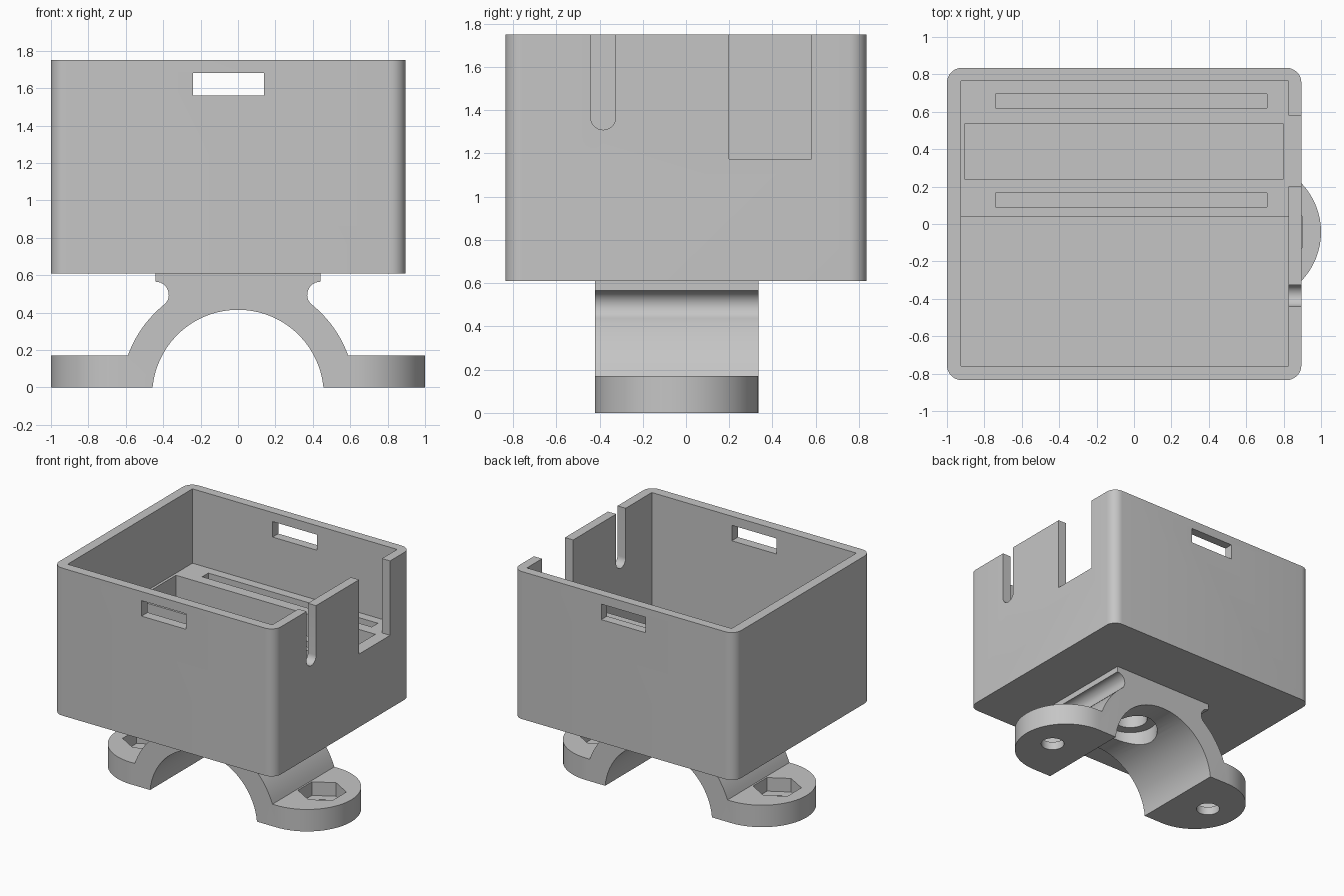
import bpy, bmesh
from math import radians, sin, cos, sqrt, atan2, pi

if "Cube" in bpy.data.objects:
    bpy.data.objects.remove(bpy.data.objects["Cube"], do_unlink=True)

grey = bpy.data.materials.new("plain grey")
grey.use_nodes = True
COLOUR = (0.56, 0.56, 0.56, 1)
grey.diffuse_color = COLOUR
grey.node_tree.nodes["Principled BSDF"].inputs["Base Color"].default_value = COLOUR


def prism(name, points, low, high, axis="z"):
    """Extrude a 2D outline: xy along z, xz along y, or yz along x."""
    place = {"z": lambda a, b, h: (a, b, h),
             "y": lambda a, b, h: (a, h, b),
             "x": lambda a, b, h: (h, a, b)}[axis]
    bm = bmesh.new()
    bottom = [bm.verts.new(place(a, b, low)) for a, b in points]
    top = [bm.verts.new(place(a, b, high)) for a, b in points]
    bm.faces.new(bottom)
    bm.faces.new(top)
    n = len(points)
    for i in range(n):
        j = (i + 1) % n
        bm.faces.new((bottom[i], bottom[j], top[j], top[i]))
    bmesh.ops.recalc_face_normals(bm, faces=bm.faces)
    mesh = bpy.data.meshes.new(name)
    bm.to_mesh(mesh)
    bm.free()
    mesh.materials.append(grey)
    ob = bpy.data.objects.new(name, mesh)
    bpy.context.collection.objects.link(ob)
    return ob


def arc(cx, cy, r, start, end, steps):
    """Points on an arc, angles in degrees."""
    angles = [radians(start + (end - start) * i / steps) for i in range(steps + 1)]
    return [(cx + r * cos(a), cy + r * sin(a)) for a in angles]


def circle(cx, cy, r, sides, turn=0):
    return arc(cx, cy, r, turn, turn + 360, sides)[:-1]


def block(x0, x1, y0, y1, z0, z1):
    return prism("cutter", [(x0, y0), (x1, y0), (x1, y1), (x0, y1)], z0, z1)


def combine(ob, tool, operation="DIFFERENCE"):
    """Apply a boolean and remove the tool object."""
    tool.hide_render = True
    mod = ob.modifiers.new("cut", "BOOLEAN")
    mod.operation, mod.solver, mod.object = operation, "EXACT", tool
    bpy.context.view_layer.objects.active = ob
    bpy.ops.object.modifier_apply(modifier=mod.name)
    bpy.data.objects.remove(tool, do_unlink=True)


def smooth(ob):
    bpy.ops.object.select_all(action="DESELECT")
    ob.select_set(True)
    bpy.context.view_layer.objects.active = ob
    bpy.ops.object.shade_smooth_by_angle(angle=radians(30))


# Box dimensions
LEFT, RIGHT, HALF = -1.0, 0.895, 0.835
BASE, FLOOR, SHELF, TOP = 0.61, 0.69, 1.175, 1.75
IN_L, IN_R, IN_F, IN_B = -0.925, 0.825, -0.76, 0.765
OVER = TOP + 0.2

# Rounded box body
R = 0.08
outline = (arc(RIGHT - R, HALF - R, R, 0, 90, 8) + arc(LEFT + R, HALF - R, R, 90, 180, 8)
           + arc(LEFT + R, R - HALF, R, 180, 270, 8) + arc(RIGHT - R, R - HALF, R, 270, 360, 8))
box = prism("open_box", outline, BASE, TOP)

# Upper cavity, deep front pit, battery trench and two narrow slots in the shelf
combine(box, block(IN_L, IN_R, IN_F, IN_B, SHELF, OVER))
combine(box, block(IN_L, IN_R, IN_F, 0.04, FLOOR, OVER))
combine(box, block(-0.905, 0.8, 0.24, 0.535, FLOOR, OVER))
for y in (0.09, 0.62):
    combine(box, block(-0.74, 0.71, y, y + 0.075, SHELF - 0.2, OVER))

# Window through the front and back walls
combine(box, block(-0.24, 0.14, -1, 1, 1.56, 1.68))

# Square notch and round-bottomed cable slot in the side wall
combine(box, block(IN_R - 0.02, 1, 0.2, 0.58, SHELF, OVER))
slot = arc(-0.383, 1.367, 0.058, 180, 360, 16) + [(-0.325, OVER), (-0.441, OVER)]
combine(box, prism("cutter", slot, IN_R - 0.02, 1, "x"))

# Arched clamp profile with side grooves and flat lugs
MID, HALF_W, LUG = -0.043, 0.378, 0.17
ARCH_Z, INNER, OUTER = -0.044, 0.459, 0.627
start = atan2(-ARCH_Z, sqrt(INNER**2 - ARCH_Z**2)) * 180 / pi
lug_angle = atan2(LUG - ARCH_Z, sqrt(OUTER**2 - (LUG - ARCH_Z)**2)) * 180 / pi
half = arc(0, ARCH_Z, INNER, 90, start, 18)
half += [(1.05, 0), (1.05, LUG)]
half += arc(0, ARCH_Z, OUTER, lug_angle, 50, 10)
half += arc(0.44, 0.495, 0.07, 230, 90, 12)
half += [(0.44, BASE)]
profile = half + [(-x, z) for x, z in reversed(half[1:])]
clamp = prism("arched_clamp", profile, MID - HALF_W, MID + HALF_W, "y")

# Round the lug ends in plan
end = 1 - HALF_W
plan = arc(end, MID, HALF_W, -90, 90, 32) + arc(-end, MID, HALF_W, 90, 270, 32)
combine(clamp, prism("cutter", plan, -0.1, 0.8), "INTERSECT")

# Hexagonal nut pockets and bolt holes in the lugs
for x in (-0.75, 0.75):
    combine(clamp, prism("cutter", circle(x, MID, 0.17, 6, 30), 0.065, 0.3))
    combine(clamp, prism("cutter", circle(x, MID, 0.085, 32), -0.1, 0.1))

# Stepped blind bore in the crown of the arch
combine(clamp, prism("cutter", circle(0, MID, 0.2, 40), 0.1, 0.49))
combine(clamp, prism("cutter", circle(0, MID, 0.125, 40), 0.1, 0.7))

for ob in (box, clamp):
    smooth(ob)
